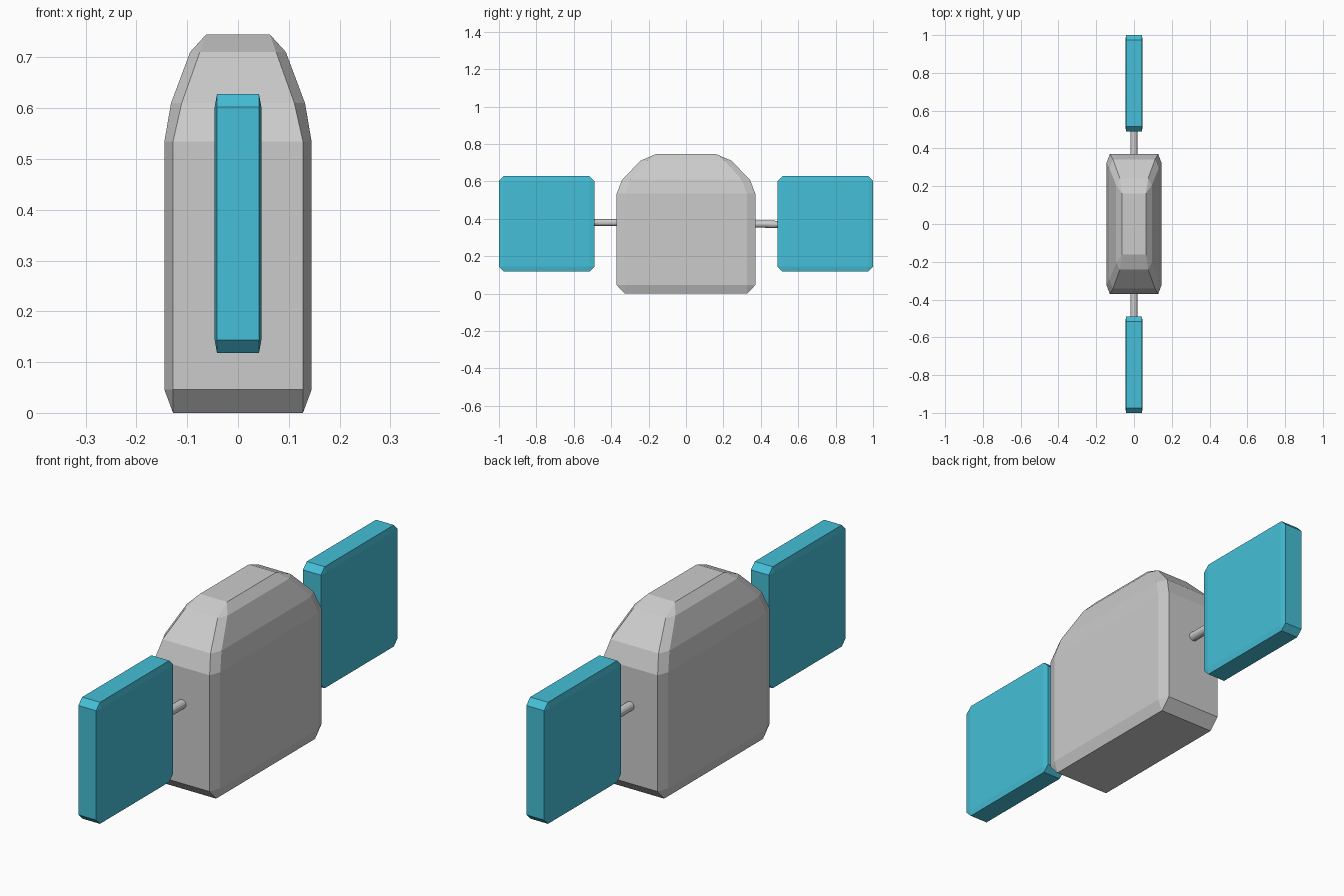
import bpy, bmesh
from mathutils import Vector, Matrix

if "Cube" in bpy.data.objects:
    bpy.data.objects.remove(bpy.data.objects["Cube"])


def add_object(name, bm, material=None):
    bmesh.ops.recalc_face_normals(bm, faces=bm.faces)
    mesh = bpy.data.meshes.new(name)
    bm.to_mesh(mesh)
    bm.free()
    if material:
        mesh.materials.append(material)
    obj = bpy.data.objects.new(name, mesh)
    bpy.context.collection.objects.link(obj)
    return obj


def chamfered_ring(bm, z, out_x, out_y, in_x, in_y):
    """Rectangle with cut corners, as eight vertices."""
    pts = []
    for sx, sy in ((1, 1), (-1, 1), (-1, -1), (1, -1)):
        corner = [(sx * out_x, sy * in_y), (sx * in_x, sy * out_y)]
        pts += corner if sx * sy > 0 else corner[::-1]
    return [bm.verts.new((x, y, z)) for x, y in pts]


# Hull: chamfered block tapering to a small flat roof
levels = [
    (0.0, 0.128, 0.328, 0.128, 0.328),
    (0.046, 0.145, 0.371, 0.128, 0.325),
    (0.534, 0.145, 0.371, 0.128, 0.325),
    (0.61, 0.132, 0.341, 0.111, 0.298),
    (0.711, 0.094, 0.242, 0.075, 0.205),
    (0.745, 0.063, 0.162, 0.063, 0.162),
]
bm = bmesh.new()
rings = [chamfered_ring(bm, *level) for level in levels]
for low, high in zip(rings, rings[1:]):
    for i in range(8):
        j = (i + 1) % 8
        bm.faces.new((low[i], low[j], high[j], high[i]))
bm.faces.new(rings[0])
bm.faces.new(rings[-1])
# the bottom and roof have sharp corners: merge their doubled vertices
bmesh.ops.remove_doubles(bm, verts=bm.verts, dist=0.0005)
add_object("hull", bm)

# Wing panels: one bevelled cube, flattened, on each side
cyan = bpy.data.materials.new("cyan")
cyan.diffuse_color = (0.06, 0.52, 0.68, 1)
cyan.use_nodes = True
cyan.node_tree.nodes["Principled BSDF"].inputs["Base Color"].default_value = cyan.diffuse_color
for name, side in (("front_panel", -1), ("back_panel", 1)):
    bm = bmesh.new()
    bmesh.ops.create_cube(bm, size=2)
    bmesh.ops.bevel(bm, geom=bm.edges[:], offset=0.1, segments=1, affect='EDGES')
    bmesh.ops.scale(bm, vec=(0.046, 0.255, 0.255), verts=bm.verts)
    bmesh.ops.translate(bm, vec=(0, side * 0.745, 0.373), verts=bm.verts)
    add_object(name, bm, cyan)

# Axle: thin, slightly tilted rod joining the panels through the hull
start, end = Vector((0, -0.51, 0.381)), Vector((0, 0.51, 0.37))
axis = end - start
bm = bmesh.new()
bmesh.ops.create_cone(
    bm, cap_ends=True, segments=16, radius1=0.019, radius2=0.019, depth=axis.length,
    matrix=Matrix.Translation((start + end) / 2) @ axis.to_track_quat('Z', 'Y').to_matrix().to_4x4())
add_object("axle", bm)
